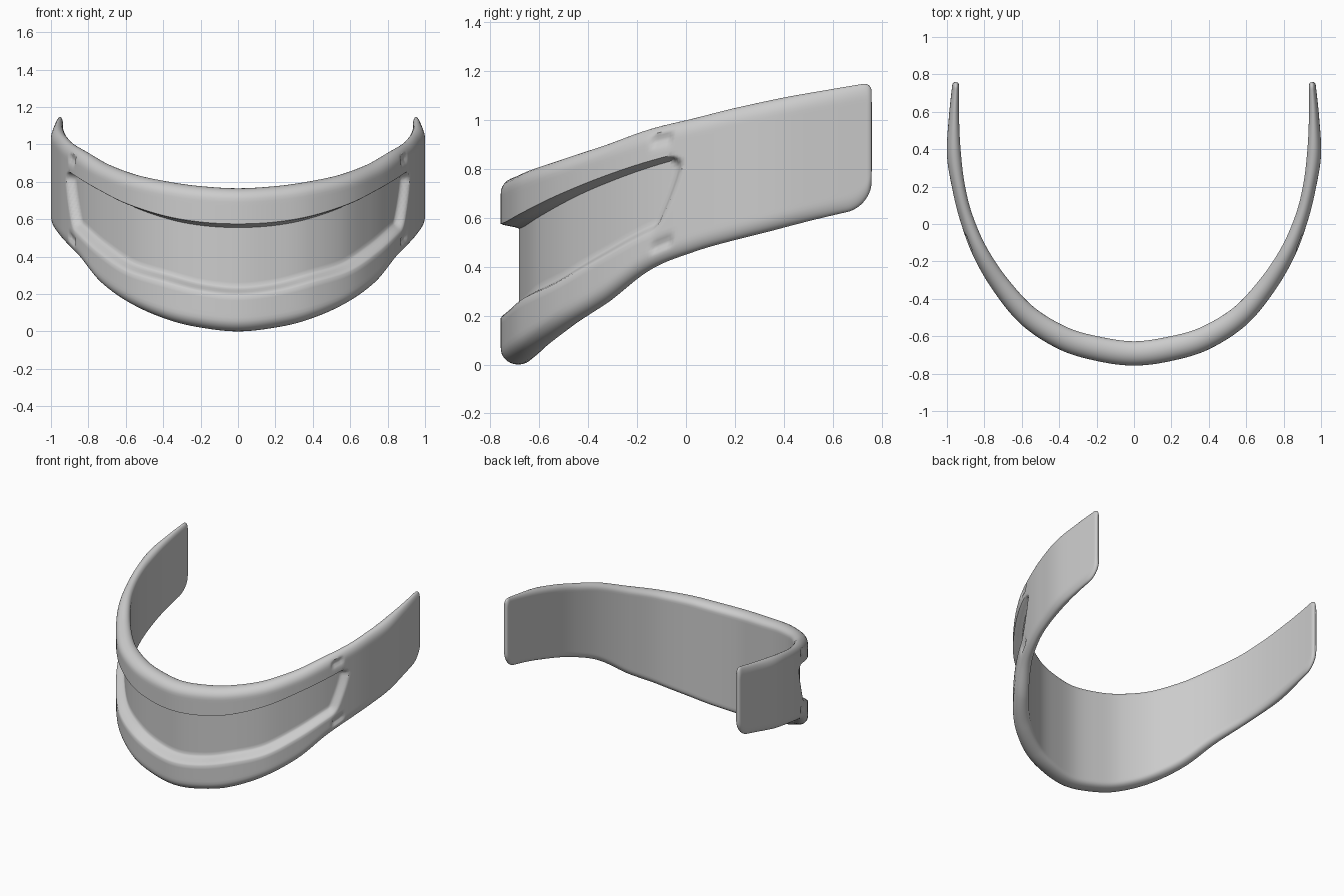
import bpy, bmesh, math
from mathutils import Vector

if "Cube" in bpy.data.objects:
    bpy.data.objects.remove(bpy.data.objects["Cube"])

# Right half stations: outer x, outer y, thickness, top z, bottom z, recess top z, recess bottom z
STATIONS = [
    (0.00, -0.757, 0.130, 0.765, 0.000, 0.575, 0.190),
    (0.20, -0.732, 0.130, 0.775, 0.018, 0.585, 0.210),
    (0.40, -0.670, 0.125, 0.800, 0.062, 0.620, 0.260),
    (0.60, -0.540, 0.115, 0.840, 0.145, 0.685, 0.320),
    (0.75, -0.360, 0.100, 0.895, 0.250, 0.760, 0.420),
    (0.86, -0.170, 0.085, 0.960, 0.385, 0.825, 0.520),
    (0.93, 0.020, 0.072, 1.005, 0.460, 0.875, 0.590),
    (0.972, 0.190, 0.070, 1.047, 0.508, 0.910, 0.640),
    (1.00, 0.370, 0.075, 1.085, 0.552, 0.950, 0.690),
    (0.99, 0.570, 0.055, 1.120, 0.602, 0.990, 0.740),
    (0.97, 0.760, 0.035, 1.152, 0.645, 1.020, 0.790),
]
ROWS = [Vector(r) for r in STATIONS]
N = len(ROWS) - 1
END_Y = 0.76


def spline(u):
    """Catmull-Rom through the stations, reflected at the front centre."""
    i = min(int(u), N - 1)
    t = u - i
    p1, p2 = ROWS[i], ROWS[i + 1]
    if i:
        p0 = ROWS[i - 1]
    else:
        p0 = ROWS[1].copy()
        p0[0] *= -1
    p3 = ROWS[i + 2] if i + 2 <= N else 2 * p2 - p1
    return 0.5 * (2 * p1 + (p2 - p0) * t + (2 * p0 - 5 * p1 + 4 * p2 - p3) * t * t
                  + (3 * p1 - p0 - 3 * p2 + p3) * t ** 3)


def smooth(x):
    x = max(0.0, min(1.0, x))
    return x * x * (3 - 2 * x)


def quarter(e, r):
    """Rounded edge: 0 at the rim, 1 beyond distance r."""
    k = 1 - max(0.0, min(e / r, 1))
    return math.sqrt(max(0, 1 - k * k))


def corner(d, r):
    return r * (1 - quarter(d, r))


def dent(y, z, cz):
    return smooth((0.05 - abs(y + 0.10)) / 0.02) * smooth((0.028 - abs(z - cz)) / 0.015)


def section(u):
    """Closed cross-section loop, up the outside and down the inside."""
    s = spline(u)
    x, y, th, top, bot, hi, lo = s
    a, b = spline(max(0, u - 0.02)), spline(min(N, u + 0.02))
    inward = Vector((-(b[1] - a[1]), b[0] - a[0], 0)).normalized()
    if u < 0.02:
        inward = Vector((0, 1, 0))
    d = END_Y - y
    # rounded rear corners
    ztop, zbot = top - corner(d, 0.035), bot + corner(d, 0.10)
    zs = [zbot + (lo - zbot) * (1 - math.cos(k / 12 * math.pi / 2)) for k in range(12)]
    zs += [lo + 0.05 * k / 5 for k in range(5)]
    zs += [lo + 0.05 + (hi - 0.02 - lo - 0.05) * k / 14 for k in range(14)]
    zs += [hi - 0.02 + 0.02 * k / 4 for k in range(4)]
    zs += [hi + (ztop - hi) * math.sin(k / 12 * math.pi / 2) for k in range(13)]
    endk = 0.4 + 0.6 * quarter(d, 0.02)
    outer, inner = [], []
    for z in zs:
        e = min(z - zbot, ztop - z)
        # recessed window with a slanted, rounded end
        f = (z - lo) / (hi - lo)
        yend = 0.0 - 0.12 * (1 - max(0, min(1, f))) ** 1.5 - 0.05 * max(0, f - 0.85) / 0.15
        recess = smooth((z - lo) / 0.05) * smooth((hi - z) / 0.02) * smooth((yend - y) / 0.04)
        out = th * (0.55 * quarter(e, 0.065) * endk - 0.57 * recess)
        # small notches above and below the window ends
        out -= 0.014 * max(dent(y, z, top - 0.06), dent(y, z, bot + 0.075))
        inn = -th * 0.45 * quarter(e, 0.04) * endk
        base = Vector((x, y, z)) + inward * th * 0.55
        outer.append(base - inward * out)
        inner.append(base - inward * inn)
    return outer + inner[-2:0:-1]


# Station parameters, denser at the recess end and at the rear edge
params = [N * k / 150 for k in range(146)]
params += [N * (145 + 5 * math.sin(k / 14 * math.pi / 2)) / 150 for k in range(1, 15)]

# Curved band, swept across both halves
bm = bmesh.new()
loops = []
for sign, u in [(-1, u) for u in reversed(params[1:])] + [(1, u) for u in params]:
    loops.append([bm.verts.new((sign * p.x, p.y, p.z)) for p in section(u)])
for A, B in zip(loops, loops[1:]):
    for i in range(len(A)):
        j = (i + 1) % len(A)
        bm.faces.new((A[i], B[i], B[j], A[j]))

# Rear end caps, strip between the outer and inner sides
for L in (loops[0], loops[-1]):
    n = len(L)
    half = n // 2
    bm.faces.new((L[0], L[1], L[-1]))
    for i in range(1, half - 1):
        bm.faces.new((L[i], L[i + 1], L[n - i - 1], L[n - i]))
    bm.faces.new((L[half - 1], L[half], L[half + 1]))
bmesh.ops.recalc_face_normals(bm, faces=bm.faces[:])

mesh = bpy.data.meshes.new("curved_band")
bm.to_mesh(mesh)
bm.free()
band = bpy.data.objects.new("curved_band", mesh)
bpy.context.collection.objects.link(band)
bpy.context.view_layer.objects.active = band
band.select_set(True)
bpy.ops.object.shade_smooth_by_angle(angle=math.radians(40))
